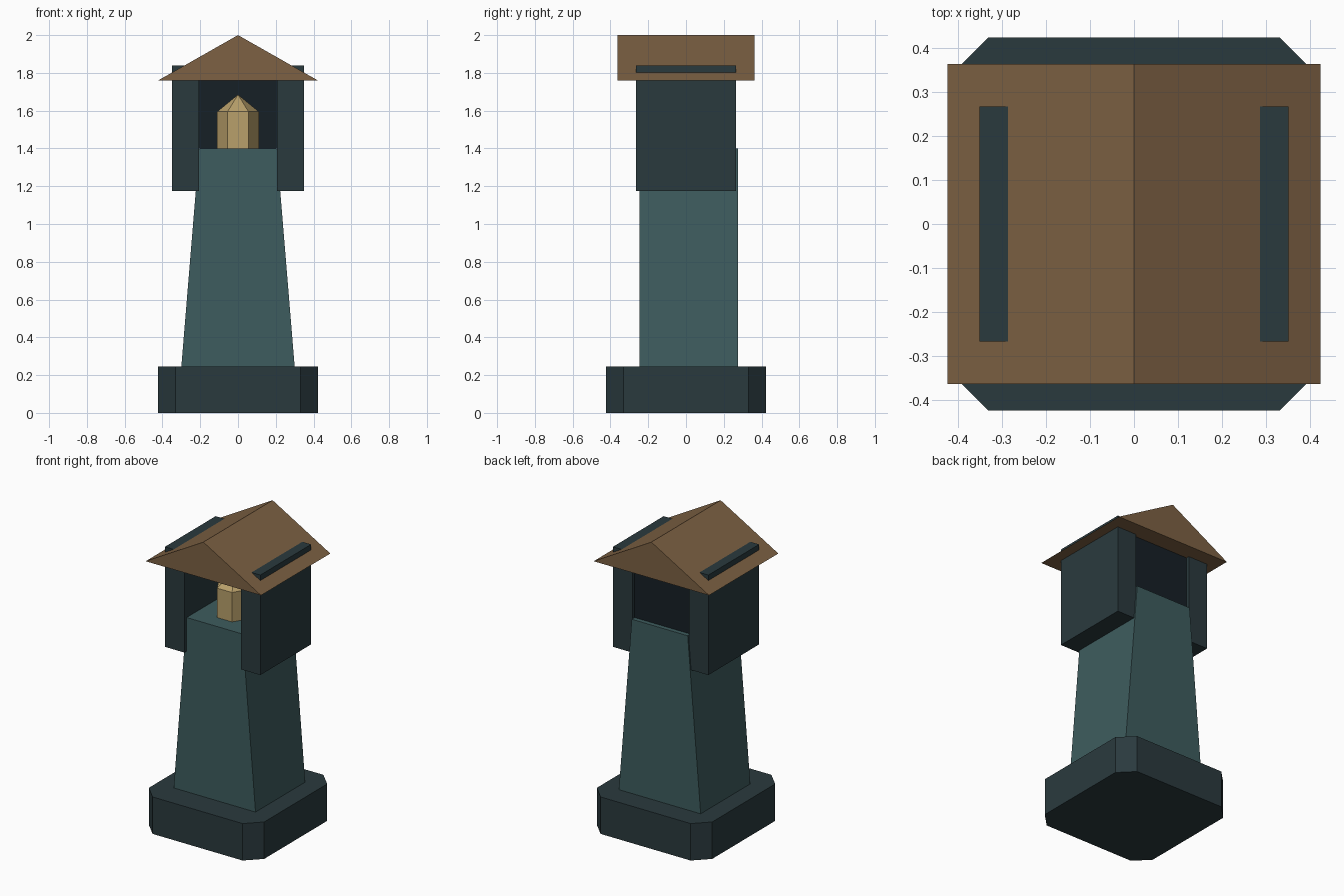
import bpy, bmesh, math
from mathutils import Vector

if "Cube" in bpy.data.objects:
    bpy.data.objects.remove(bpy.data.objects["Cube"])


def material(name, rgb):
    m = bpy.data.materials.new(name)
    m.diffuse_color = (*rgb, 1)
    m.use_nodes = True
    m.node_tree.nodes["Principled BSDF"].inputs["Base Color"].default_value = m.diffuse_color
    return m


DARK = material("dark_slate", (0.023, 0.042, 0.048))
TEAL = material("teal_stone", (0.048, 0.107, 0.112))
WOOD = material("roof_brown", (0.205, 0.12, 0.056))
GOLD = material("lamp_gold", (0.485, 0.352, 0.147))
SHADE = material("niche_shadow", (0.008, 0.014, 0.019))


def finish(name, bm, mat):
    bmesh.ops.recalc_face_normals(bm, faces=bm.faces)
    me = bpy.data.meshes.new(name)
    bm.to_mesh(me)
    bm.free()
    me.materials.append(mat)
    ob = bpy.data.objects.new(name, me)
    bpy.context.collection.objects.link(ob)
    return ob


def extrude(name, profile, direction, mat):
    """Extrude a closed 3D profile along a direction."""
    bm = bmesh.new()
    face = bm.faces.new([bm.verts.new(p) for p in profile])
    new = bmesh.ops.extrude_face_region(bm, geom=[face])["geom"]
    verts = [g for g in new if isinstance(g, bmesh.types.BMVert)]
    bmesh.ops.translate(bm, verts=verts, vec=Vector(direction))
    return finish(name, bm, mat)


def box(name, x, y, z, mat):
    profile = [(x[0], y[0], z[0]), (x[1], y[0], z[0]),
               (x[1], y[1], z[0]), (x[0], y[1], z[0])]
    return extrude(name, profile, (0, 0, z[1] - z[0]), mat)


# Plinth: square with chamfered corners
a, c = 0.423, 0.33
plan = [(a, -c), (a, c), (c, a), (-c, a), (-a, c), (-a, -c), (-c, -a), (c, -a)]
extrude("plinth", [(x, y, 0) for x, y in plan], (0, 0, 0.245), DARK)

# Pedestal: tapers in width, constant depth
extrude("pedestal", [(x, -0.245, z) for x, z in
        [(-0.3, 0.245), (0.3, 0.245), (0.205, 1.4), (-0.205, 1.4)]],
        (0, 0.52, 0), TEAL)

# Side walls, their tops poking through the roof
for side, s in (("left", -1), ("right", 1)):
    box(side + "_wall", sorted((s * 0.207, s * 0.35)), (-0.266, 0.266),
        (1.175, 1.838), DARK)

# Back panel of the lamp niche
box("back_panel", (-0.207, 0.207), (0.195, 0.245), (1.4, 1.76), SHADE)

# Gabled roof
extrude("roof", [(-0.423, -0.363, 1.76), (0.423, -0.363, 1.76), (0, -0.363, 2.0)],
        (0, 0.726, 0), WOOD)

# Lamp: hexagonal prism with pointed top
bm = bmesh.new()
rings = [[bm.verts.new((0.11 * math.cos(i * math.pi / 3),
                        -0.045 + 0.11 * math.sin(i * math.pi / 3), z))
          for i in range(6)] for z in (1.4, 1.595)]
tip = bm.verts.new((0, -0.045, 1.685))
bm.faces.new(rings[0])
for i in range(6):
    j = (i + 1) % 6
    bm.faces.new((rings[0][i], rings[0][j], rings[1][j], rings[1][i]))
    bm.faces.new((rings[1][i], rings[1][j], tip))
finish("lamp", bm, GOLD)
